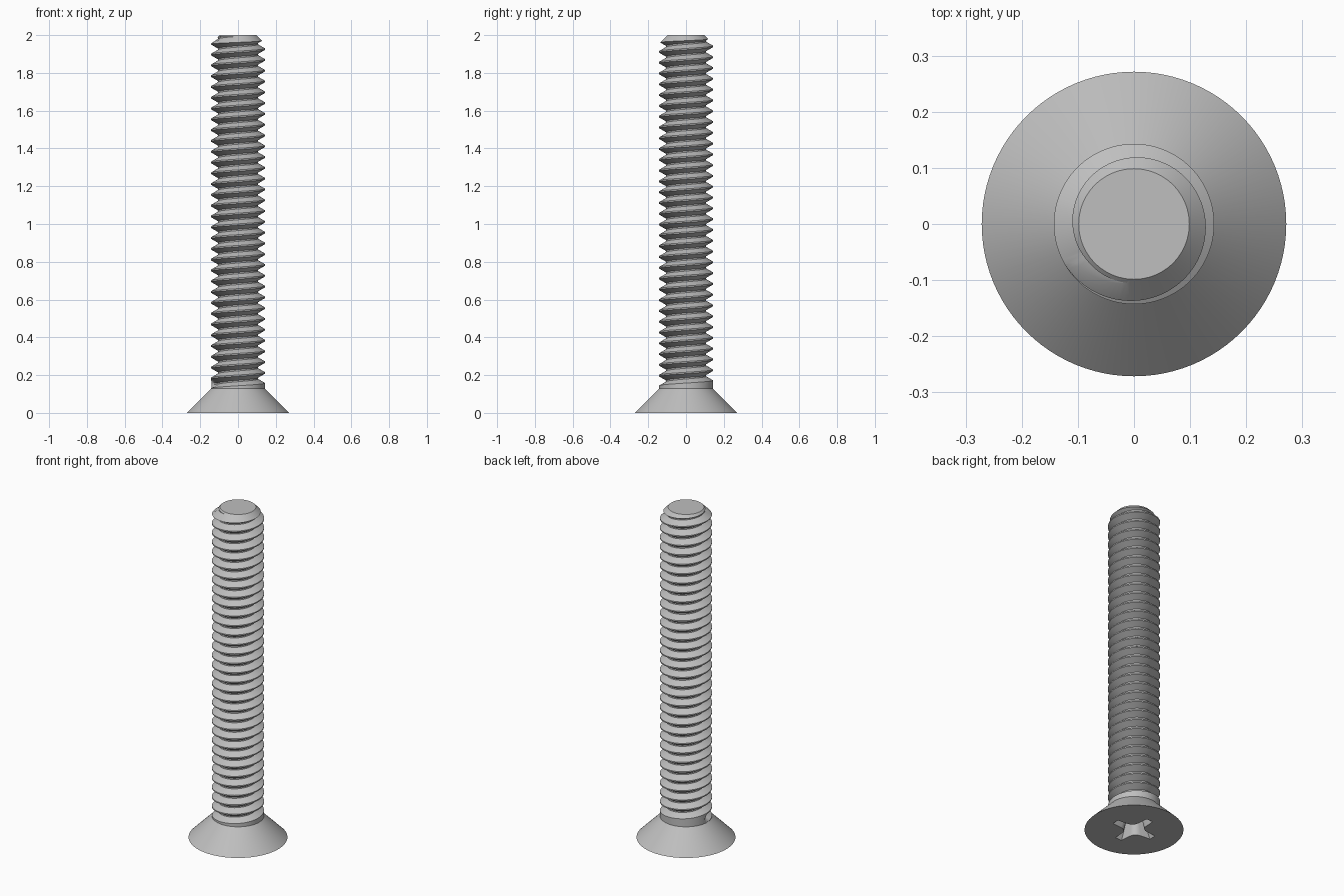
import bpy
import bmesh
from math import cos, sin, pi, tau, radians

cube = bpy.data.objects.get("Cube")
if cube:
    bpy.data.objects.remove(cube, do_unlink=True)

SEGMENTS = 96
LENGTH = 2.0
PITCH = LENGTH / 35
HEAD_R, HEAD_H = 0.2714, 0.1286
CREST_R, ROOT_R, TIP_R = 0.1429, 0.1057, 0.0985
GROOVE_Z = 0.1258      # groove centre height at helix angle 0
GROOVE_START = 3.0     # helix angle where the groove begins

steel = bpy.data.materials.new("grey steel")
steel.use_nodes = True
steel.diffuse_color = (0.52, 0.52, 0.52, 1)
steel.node_tree.nodes["Principled BSDF"].inputs["Base Color"].default_value = steel.diffuse_color


def finish(name, bm):
    bmesh.ops.remove_doubles(bm, verts=bm.verts, dist=1e-5)
    bmesh.ops.recalc_face_normals(bm, faces=bm.faces)
    mesh = bpy.data.meshes.new(name)
    bm.to_mesh(mesh)
    bm.free()
    mesh.materials.append(steel)
    obj = bpy.data.objects.new(name, mesh)
    bpy.context.collection.objects.link(obj)
    bpy.ops.object.select_all(action='DESELECT')
    obj.select_set(True)
    bpy.context.view_layer.objects.active = obj
    bpy.ops.object.shade_smooth_by_angle(angle=radians(28))
    return obj


def ring(bm, radius, z):
    return [bm.verts.new((radius * cos(tau * i / SEGMENTS), radius * sin(tau * i / SEGMENTS), z))
            for i in range(SEGMENTS)]


def bridge(bm, a, b):
    n = len(a)
    for i in range(n):
        j = (i + 1) % n
        bm.faces.new((a[i], a[j], b[j], b[i]))


def loop_edges(bm, loop):
    return [bm.edges.get((v, loop[i - 1])) or bm.edges.new((v, loop[i - 1]))
            for i, v in enumerate(loop)]


# Countersunk head with a tapered cross recess in its flat face
def make_head():
    bm = bmesh.new()
    rim = ring(bm, HEAD_R, 0)
    bridge(bm, rim, ring(bm, CREST_R, HEAD_H))

    quarter = [(0.133, -0.022), (0.133, 0.022), (0.07, 0.027), (0.051, 0.032),
               (0.041, 0.041), (0.032, 0.051), (0.027, 0.07)]
    outline = []
    for k in range(4):
        c, s = round(cos(k * pi / 2)), round(sin(k * pi / 2))
        outline += [(x * c - y * s, x * s + y * c) for x, y in quarter]
    mouth = [bm.verts.new((x, y, 0)) for x, y in outline]
    floor = [bm.verts.new((x * 0.6, y * 0.6, 0.1)) for x, y in outline]
    bridge(bm, mouth, floor)
    tip = bm.verts.new((0, 0, 0.12))
    for i, v in enumerate(floor):
        bm.faces.new((floor[i - 1], v, tip))
    bmesh.ops.triangle_fill(bm, use_beauty=True, normal=(0, 0, -1),
                            edges=loop_edges(bm, rim) + loop_edges(bm, mouth))
    finish("countersunk_head", bm)


def chamfer_gap(point):
    """Positive when a profile point lies outside the end chamfer."""
    r, z = point
    return r - (TIP_R + LENGTH - z)


def thread_column(t):
    """Radius and height of the thread along one side of the shank."""
    half_root, half_mouth = PITCH / 16, PITCH * 7 / 16
    points = []
    for turn in range(-2, 38):
        angle = t + tau * turn
        depth = min(max((angle - GROOVE_START) / 0.3, 0), 1)
        root = CREST_R - (CREST_R - ROOT_R) * depth
        z = GROOVE_Z + PITCH * angle / tau
        points += [(CREST_R, z - half_mouth), (root, z - half_root),
                   (root, z + half_root), (CREST_R, z + half_mouth)]
    column = [(CREST_R, HEAD_H)]
    for i, p in enumerate(points):
        gap = chamfer_gap(p)
        if gap > 0:
            # Slide back to where the flank meets the chamfer
            inside = [q for q in points[max(i - 1, 0):i + 2] if chamfer_gap(q) <= 0]
            if inside:
                q = inside[0]
                f = gap / (gap - chamfer_gap(q))
                p = tuple(a + (b - a) * f for a, b in zip(p, q))
            else:
                p = (p[0] - gap, p[1])
        if p[1] < HEAD_H:
            p = (CREST_R, HEAD_H)
        elif p[1] > LENGTH:
            p = (TIP_R, LENGTH)
        column.append(p)
    return column + [(TIP_R, LENGTH)]


# Right-handed threaded shank with a chamfered flat end
def make_shank():
    bm = bmesh.new()
    columns = []
    for i in range(SEGMENTS + 1):
        t = tau * i / SEGMENTS
        columns.append([bm.verts.new((r * cos(t), r * sin(t), z)) for r, z in thread_column(t)])
    for a, b in zip(columns, columns[1:]):
        for k in range(len(a) - 1):
            bm.faces.new((a[k], b[k], b[k + 1], a[k + 1]))
    for end in (0, -1):
        bm.faces.new([c[end] for c in columns[:-1]])
    finish("threaded_shank", bm)


make_head()
make_shank()
